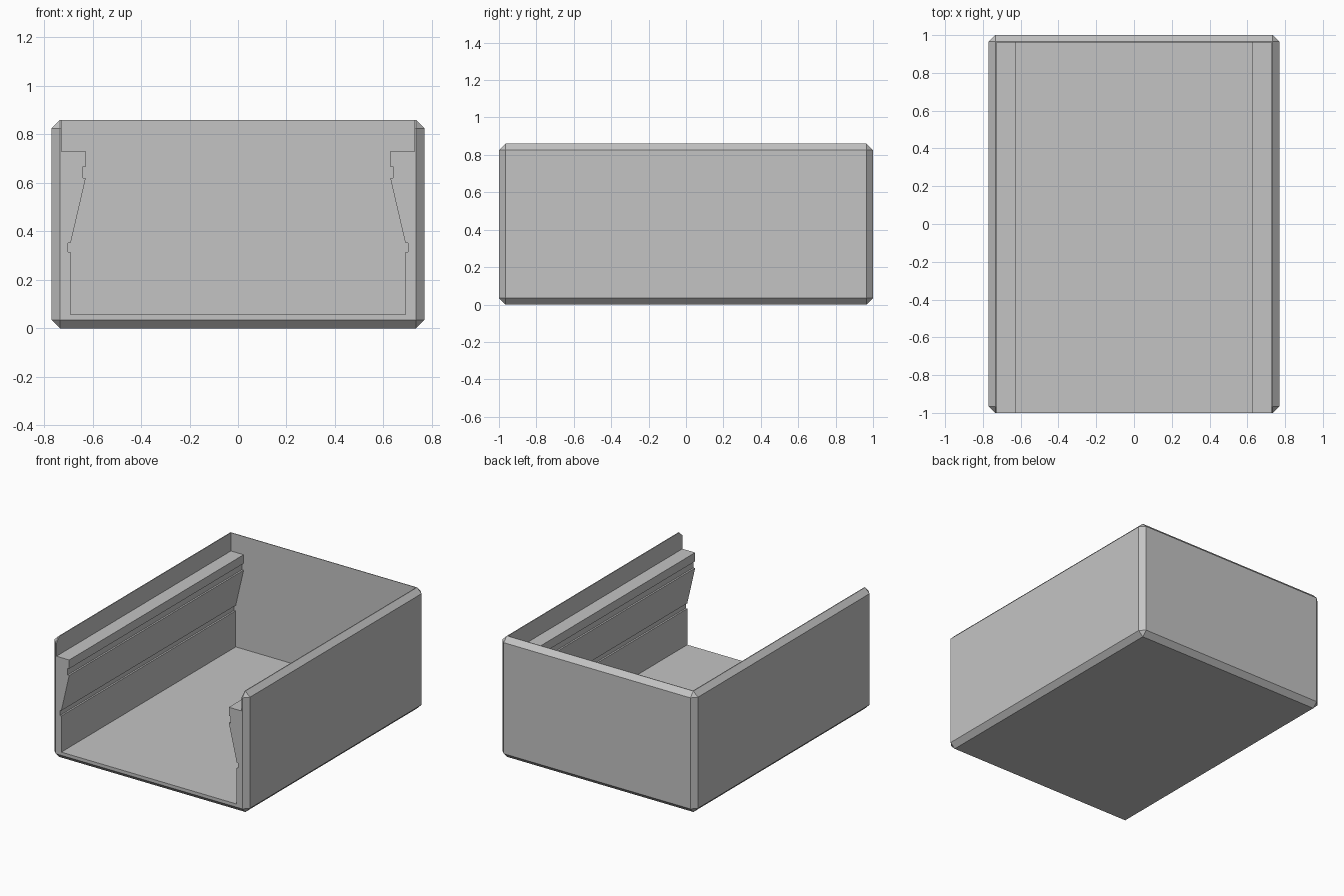
import bpy
import bmesh

default_cube = bpy.data.objects.get("Cube")
if default_cube:
    bpy.data.objects.remove(default_cube, do_unlink=True)

HALF_X, HALF_Y, HEIGHT, CHAMFER = 0.769, 1.0, 0.86, 0.035
BACK_INSIDE = 0.96

grey = bpy.data.materials.new("plain grey")
grey.use_nodes = True
colour = (0.55, 0.55, 0.55, 1)
grey.diffuse_color = colour
grey.node_tree.nodes["Principled BSDF"].inputs["Base Color"].default_value = colour


def extrude_profile(name, profile, y0, y1):
    """Solid made by sweeping an (x, z) outline along y."""
    bm = bmesh.new()
    face = bm.faces.new([bm.verts.new((x, y0, z)) for x, z in profile])
    swept = bmesh.ops.extrude_face_region(bm, geom=[face])["geom"]
    verts = [v for v in swept if isinstance(v, bmesh.types.BMVert)]
    bmesh.ops.translate(bm, verts=verts, vec=(0, y1 - y0, 0))
    bmesh.ops.recalc_face_normals(bm, faces=bm.faces)
    mesh = bpy.data.meshes.new(name)
    bm.to_mesh(mesh)
    bm.free()
    mesh.materials.append(grey)
    obj = bpy.data.objects.new(name, mesh)
    bpy.context.collection.objects.link(obj)
    return obj


def mirrored(half):
    return half + [(-x, z) for x, z in reversed(half)]


# Outer block with chamfered edges
tray = extrude_profile("open_front_tray", mirrored([(HALF_X, 0), (HALF_X, HEIGHT)]),
                       -HALF_Y, HALF_Y)
bevel = tray.modifiers.new("chamfer", 'BEVEL')
bevel.width = CHAMFER
bevel.segments = 1

# Channel outline: straight wall, groove, sloping wall, groove, ledge, lid recess
channel = [
    (0.69, 0.058), (0.69, 0.315), (0.702, 0.315), (0.702, 0.353), (0.69, 0.353),
    (0.628, 0.62), (0.64, 0.62), (0.64, 0.668), (0.628, 0.668),
    (0.628, 0.73), (0.728, 0.73), (0.728, HEIGHT + 0.2),
]
cutter = extrude_profile("channel_cutter", mirrored(channel), -HALF_Y - 0.2, BACK_INSIDE)
cutter.hide_render = True
cut = tray.modifiers.new("channel", 'BOOLEAN')
cut.operation = 'DIFFERENCE'
cut.solver = 'EXACT'
cut.object = cutter

# Bake the cut and drop the helper
bpy.context.view_layer.update()
evaluated = tray.evaluated_get(bpy.context.evaluated_depsgraph_get())
final_mesh = bpy.data.meshes.new_from_object(evaluated)
tray.modifiers.clear()
tray.data = final_mesh
bpy.data.objects.remove(cutter, do_unlink=True)
